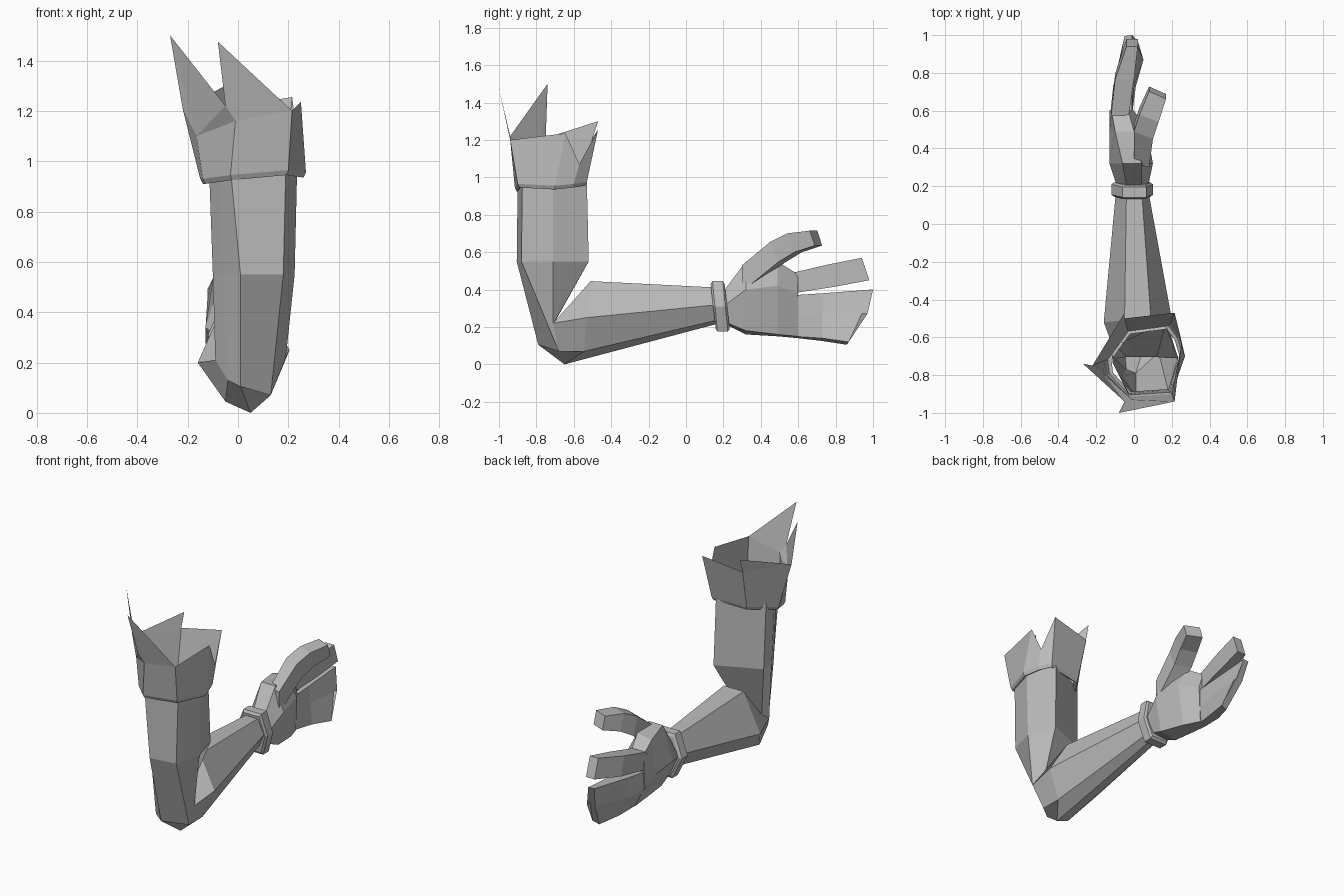
import bpy
import bmesh
from mathutils import Vector

default_cube = bpy.data.objects.get("Cube")
if default_cube:
    bpy.data.objects.remove(default_cube, do_unlink=True)

UNIT = 0.01  # all measurements below are in hundredths

grey = bpy.data.materials.new("plain_grey")
grey.use_nodes = True
colour = (0.5, 0.5, 0.5, 1)
grey.diffuse_color = colour
grey.node_tree.nodes["Principled BSDF"].inputs["Base Color"].default_value = colour


def finish(mesh_builder, name):
    """Turn a bmesh into a flat shaded grey object."""
    bmesh.ops.recalc_face_normals(mesh_builder, faces=mesh_builder.faces)
    mesh = bpy.data.meshes.new(name)
    mesh_builder.to_mesh(mesh)
    mesh_builder.free()
    mesh.materials.append(grey)
    part = bpy.data.objects.new(name, mesh)
    bpy.context.collection.objects.link(part)
    return part


def bridge(builder, lower, upper):
    """Join two closed rings of vertices with quads."""
    count = len(lower)
    for i in range(count):
        j = (i + 1) % count
        builder.faces.new((lower[i], lower[j], upper[j], upper[i]))


def add_ring(builder, points):
    return [builder.verts.new(Vector(p) * UNIT) for p in points]


def loft(name, rings, capped=True):
    """Skin a tube through a series of rings, closed or open at the ends."""
    builder = bmesh.new()
    loops = [add_ring(builder, ring) for ring in rings]
    for lower, upper in zip(loops, loops[1:]):
        bridge(builder, lower, upper)
    if capped:
        builder.faces.new(loops[0])
        builder.faces.new(loops[-1])
    return finish(builder, name)


def upright(y, section):
    """Place an (x, z) cross-section at a position along the forearm."""
    return [(x, y, z) for x, z in section]


def shrink(ring, factor, drop=0):
    """Scale a ring in plan about its centre and lower it."""
    centre = sum((Vector(p) for p in ring), Vector()) / len(ring)
    return [((x - centre.x) * factor + centre.x,
             (y - centre.y) * factor + centre.y, z - drop) for x, y, z in ring]


def block_ring(centre, across, rise):
    """Four-cornered finger section from a centre and two half-axes."""
    c, a, r = Vector(centre), Vector(across), Vector(rise)
    return [c - a + r, c + a + r, c + a - r, c - a - r]


# Arm: bent seven-sided tube, hollow and open at the shoulder end
shoulder = [(-3, -90, 97), (19, -87.5, 97), (23.5, -71, 97), (16, -53, 97),
            (-11, -65, 97), (-11.5, -73, 97), (-8, -80, 97)]
biceps = [(1, -90.5, 55), (18, -88, 55), (22.5, -71, 55), (17, -52, 55),
          (-10, -64, 55), (-10, -72, 55), (-6, -80, 55)]
elbow = [(1, -79, 10.5), (13, -68, 7), (19, -71, 22), (12, -70.5, 22.5),
         (-4, -70.5, 22), (-9, -71, 21), (-4, -77, 13)]
forearm = [(5, -65, 0), (13, -54.5, 7), (20.5, -53, 25), (9, -51, 44.5),
           (-5, -51, 44.5), (-16, -52, 20), (-5, -67, 4.5)]
wrist = upright(18, [(0, 22), (4, 24), (7.5, 32), (4, 41),
                     (-4, 41), (-9.5, 32), (-5, 23)])
loft("arm", [shoulder, biceps, elbow, forearm, wrist], capped=False)

# Wristband: chamfered six-sided collar, leaning slightly
band = [(-6, 44.5), (6.5, 44.5), (10, 31), (6, 17.5), (-6, 17.5), (-12, 31)]


def band_ring(y, factor):
    return [(x * factor, y + (31 - z) * 0.1, 31 + (z - 31) * factor) for x, z in band]


loft("wristband", [band_ring(y, f) for y, f in
                   ((14.5, 0.88), (15.5, 1), (21, 1), (22, 0.88))])

# Palm
loft("palm", [
    upright(20, [(-4, 39), (4, 39), (7.5, 31), (4, 23), (-5, 22), (-9, 31)]),
    upright(32, [(-6, 55), (4, 55), (10, 40), (6, 18), (-5, 16), (-13, 34)]),
    upright(49, [(-10, 53), (0, 55), (7, 42), (3, 16), (-6, 15), (-13, 32)]),
    upright(60, [(-12, 48), (-3, 48), (0, 38), (-1, 15), (-6, 14), (-13, 28)])])

# Thumb: rooted deep in the palm
thumb_path = [((4, 31, 46), (4, -1, 0), (0, 0, 7)),
              ((5, 49, 60), (5, -2, 0), (0, -2, 5.5)),
              ((8, 58, 65), (5, -2, 0), (0, -2, 5)),
              ((12.5, 69.5, 67.5), (4.5, -2, 0), (0, -1.3, 4))]
loft("thumb", [block_ring(*step) for step in thumb_path])

# Index finger
index_path = [((-7.5, 57, 43.5), (4.7, 0, 0), (0, 0, 5.5)),
              ((-5, 78, 47.5), (5, 0, 0), (0, -1.5, 6)),
              ((-1, 96, 51), (3, 0, 0), (0, -2, 6))]
loft("index_finger", [block_ring(*step) for step in index_path])

# Remaining fingers: one cupped paddle, cut at a slant
paddle_tip = [(-5, 99.5, 40), (-1, 100, 40), (2, 97, 27),
              (5, 87, 12), (1, 86, 10.5), (-3, 96, 27)]
loft("joined_fingers", [
    upright(58, [(-12.2, 37), (-1, 37), (-1, 26), (-2, 15), (-6, 14.2), (-12.6, 27)]),
    upright(73, [(-10, 38), (-1, 38), (0, 27), (1, 14), (-4, 12.5), (-11, 26)]),
    paddle_tip])

# Torn sleeve: folded cuff below, ragged open rim with tall shreds above
hem = [(-15, -72, 93), (-14, -80, 93), (-3, -91.5, 94.5), (20, -90, 96.5),
       (27, -70, 95.5), (24, -60, 96.5), (19, -53, 97.5), (-3.5, -56, 96)]
rim = [(-22, -75, 121), (-16.5, -79, 110), (-1, -93, 116), (21.5, -94, 120),
       (25, -64.5, 123.5), (24, -57, 107), (21.5, -47, 125.5), (-5, -50, 121)]
sleeve = bmesh.new()
loops = [add_ring(sleeve, ring) for ring in
         (shrink(hem, 0.86, 1), shrink(hem, 0.95, 2), hem, rim)]
for lower, upper in zip(loops, loops[1:]):
    bridge(sleeve, lower, upper)
left, notch, front_left, front_right = loops[-1][:4]
back = loops[-1][-1]
side_tip, front_tip, back_tip, corner = add_ring(
    sleeve, [(-27, -74, 150), (-8, -100, 147.5), (-5, -47, 130), (-5, -94, 122)])
for shred in ((left, notch, side_tip), (notch, corner, side_tip),
              (notch, front_left, corner), (front_left, front_right, front_tip),
              (front_left, front_tip, corner), (back, left, back_tip)):
    sleeve.faces.new(shred)
finish(sleeve, "torn_sleeve")
